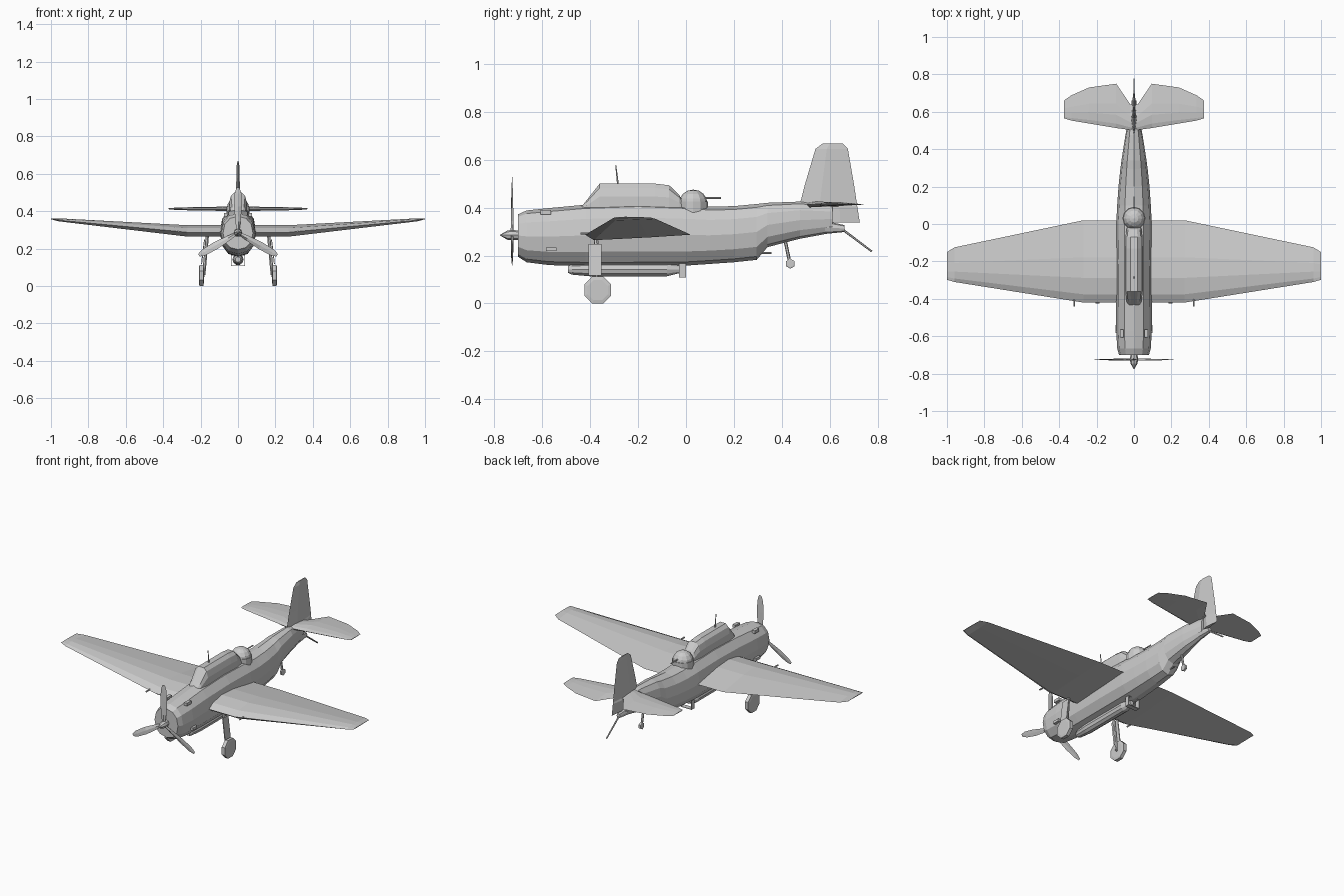
import bpy, bmesh
from math import sin, cos, pi, copysign
from mathutils import Vector, Matrix

if "Cube" in bpy.data.objects:
    bpy.data.objects.remove(bpy.data.objects["Cube"])


def finish(name, bm):
    bmesh.ops.recalc_face_normals(bm, faces=bm.faces)
    me = bpy.data.meshes.new(name)
    bm.to_mesh(me)
    bm.free()
    ob = bpy.data.objects.new(name, me)
    bpy.context.collection.objects.link(ob)
    return ob


def loft(name, rings):
    """Skin closed rings of equal point count and cap both ends."""
    bm = bmesh.new()
    vs = [[bm.verts.new(p) for p in r] for r in rings]
    n = len(rings[0])
    for a, b in zip(vs, vs[1:]):
        for i in range(n):
            j = (i + 1) % n
            bm.faces.new((a[i], a[j], b[j], b[i]))
    bm.faces.new(vs[0])
    bm.faces.new(vs[-1])
    return finish(name, bm)


def ring(y, hw, lo, hi, n=12, power=0.9, x=0):
    """Rounded cross-section facing along y."""
    f = lambda v: copysign(abs(v) ** power, v)
    zc, hz = (lo + hi) / 2, (hi - lo) / 2
    return [(x + hw * f(cos(2 * pi * i / n)), y, zc + hz * f(sin(2 * pi * i / n))) for i in range(n)]


def rod(name, a, b, r1, r2=None, n=6):
    a, b = Vector(a), Vector(b)
    bm = bmesh.new()
    rot = (b - a).to_track_quat('Z', 'Y').to_matrix().to_4x4()
    bmesh.ops.create_cone(bm, cap_ends=True, segments=n, radius1=r1, radius2=r1 if r2 is None else r2,
                          depth=(b - a).length, matrix=Matrix.Translation((a + b) / 2) @ rot)
    return finish(name, bm)


def box(name, c, s, tilt=0):
    bm = bmesh.new()
    bmesh.ops.create_cube(bm, size=1, matrix=Matrix.Translation(c) @ Matrix.Rotation(tilt, 4, 'Y')
                          @ Matrix.Diagonal((*s, 1)))
    return finish(name, bm)


def wheel(name, c, r, w, n=8):
    x, y, z = c
    prof = [(-w / 2, r * .75), (-w / 2 * .8, r), (w / 2 * .8, r), (w / 2, r * .75)]
    k = 1 / cos(pi / n)
    return loft(name, [[(x + dx, y + q * k * cos(2 * pi * (i + .5) / n), z + q * k * sin(2 * pi * (i + .5) / n))
                        for i in range(n)] for dx, q in prof])


def airfoil(x, le, te, z, up, down):
    c = te - le
    return [(x, le + c * f, z + h) for f, h in
            ((0, 0), (.1, up * .6), (.3, up), (.55, up * .85), (1, 0), (.6, -down * .5), (.08, -down))]


def wing(name, secs):
    """Span sections for one side, mirrored to the other."""
    full = [(-s[0], *s[1:]) for s in reversed(secs)] + secs
    return loft(name, [airfoil(*s) for s in full])


# fuselage: y, half width, bottom, top
loft("fuselage", [ring(*s) for s in (
    (-.70, .08, .195, .372), (-.665, .09, .172, .388), (-.57, .095, .16, .398), (-.42, .096, .156, .412),
    (-.2, .097, .156, .42), (0, .095, .158, .412), (.1, .09, .165, .404), (.2, .083, .172, .406),
    (.295, .073, .182, .415), (.34, .067, .235, .42), (.475, .046, .27, .425), (.61, .02, .295, .41))])
loft("tail_cone", [ring(.58, .022, .29, .345, 8), ring(.66, .012, .298, .327, 8)])

# greenhouse canopy: y, half width, top
loft("canopy", [[(w, y, .38), (w, y, .38 + (t - .38) * .55), (w * .8, y, .38 + (t - .38) * .85), (w * .4, y, t),
                 (-w * .4, y, t), (-w * .8, y, .38 + (t - .38) * .85), (-w, y, .38 + (t - .38) * .55), (-w, y, .38)]
                for y, w, t in ((-.435, .03, .405), (-.415, .04, .43), (-.36, .047, .5), (-.13, .047, .5),
                                (-.07, .046, .493), (-.03, .04, .455), (-.01, .035, .42))])
rod("aerial", (0, -.283, .49), (0, -.293, .577), .004, .002)

# gun turret
bm = bmesh.new()
bmesh.ops.create_uvsphere(bm, u_segments=12, v_segments=8, radius=.06,
                          matrix=Matrix.Translation((0, .03, .415)))
finish("turret_dome", bm)
rod("turret_ring", (0, .03, .38), (0, .03, .425), .062, n=12)
rod("turret_gun", (0, .07, .44), (0, .147, .44), .004)
rod("belly_gun", (0, .28, .212), (0, .357, .21), .004)

# wings and tailplane
wing("wing", [(.27, -.42, .02, .287, .038, .023), (.96, -.31, -.125, .352, .01, .006),
              (1.0, -.298, -.15, .359, .002, .002)])
for s, side in ((1, "right"), (-1, "left")):
    loft(side + "_tailplane", [airfoil(s * x, le, te, .413, h, h) for x, le, te, h in (
        (.0, .5, .635, .012), (.02, .503, .64, .012), (.095, .513, .75, .011), (.24, .537, .73, .009),
        (.335, .553, .688, .006), (.375, .565, .66, .002))])

# fin and rudder: z, front, back, half thickness
loft("fin_and_rudder", [[(0, a, z), (t, a + (b - a) * .35, z), (0, b, z), (-t, a + (b - a) * .35, z)]
                        for z, a, b, t in ((.338, .6, .725, .01), (.405, .6, .714, .012), (.415, .475, .713, .014),
                                           (.5, .497, .7, .011), (.645, .54, .675, .007), (.667, .57, .655, .003))])

# propeller
Z = .285
loft("spinner", [ring(y, r, Z - r, Z + r, 8, 1) for y, r in (
    (-.69, .018), (-.725, .022), (-.745, .019), (-.775, .002))])
for k in range(3):
    a = k * 2 * pi / 3
    blade = []
    for r, w, t in ((.015, .009, .007), (.06, .015, .005), (.14, .021, .003), (.21, .018, .002), (.242, .008, .001)):
        tw = .45 * (1 - r / .26)
        pts = []
        for u, v in ((w, 0), (0, t), (-w, 0), (0, -t)):
            p, y = u * cos(tw) - v * sin(tw), u * sin(tw) + v * cos(tw)
            pts.append((p * cos(a) + r * sin(a), -.725 + y, Z - p * sin(a) + r * cos(a)))
        blade.append(pts)
    loft(f"propeller_blade_{k + 1}", blade)

# belly torpedo with tail fins
loft("torpedo", [ring(y, r, .142 - r, .142 + r, 10, 1) for y, r in (
    (-.492, .015), (-.475, .023), (-.4, .03), (-.08, .03), (-.02, .014))])
for s in (1, -1):
    box("torpedo_fin_side", (s * .037, -.015, .137), (.003, .03, .058))
    box("torpedo_fin_flat", (0, -.015, .137 + s * .028), (.074, .03, .003))

# paired details
for s, side in ((1, "right"), (-1, "left")):
    rod(side + "_gear_leg", (s * .163, -.375, .28), (s * .183, -.37, .06), .009, n=6)
    box(side + "_gear_door", (s * .187, -.38, .182), (.005, .054, .132), -s * .12)
    rod(side + "_axle", (s * .178, -.368, .057), (s * .2, -.368, .057), .008)
    wheel(side + "_wheel", (s * .196, -.368, .056), .056, .026)
    rod(side + "_wing_gun", (s * .32, -.44, .292), (s * .32, -.38, .292), .005)
    box(side + "_upper_exhaust", (s * .066, -.585, .381), (.02, .042, .018))
    box(side + "_lower_exhaust", (s * .09, -.562, .226), (.02, .042, .016))

# tail wheel and arrestor hook
rod("tail_wheel_strut", (0, .412, .27), (0, .434, .165), .007)
wheel("tail_wheel", (0, .435, .166), .018, .016, 6)
rod("tail_hook", (0, .65, .311), (0, .775, .217), .005, .004)
